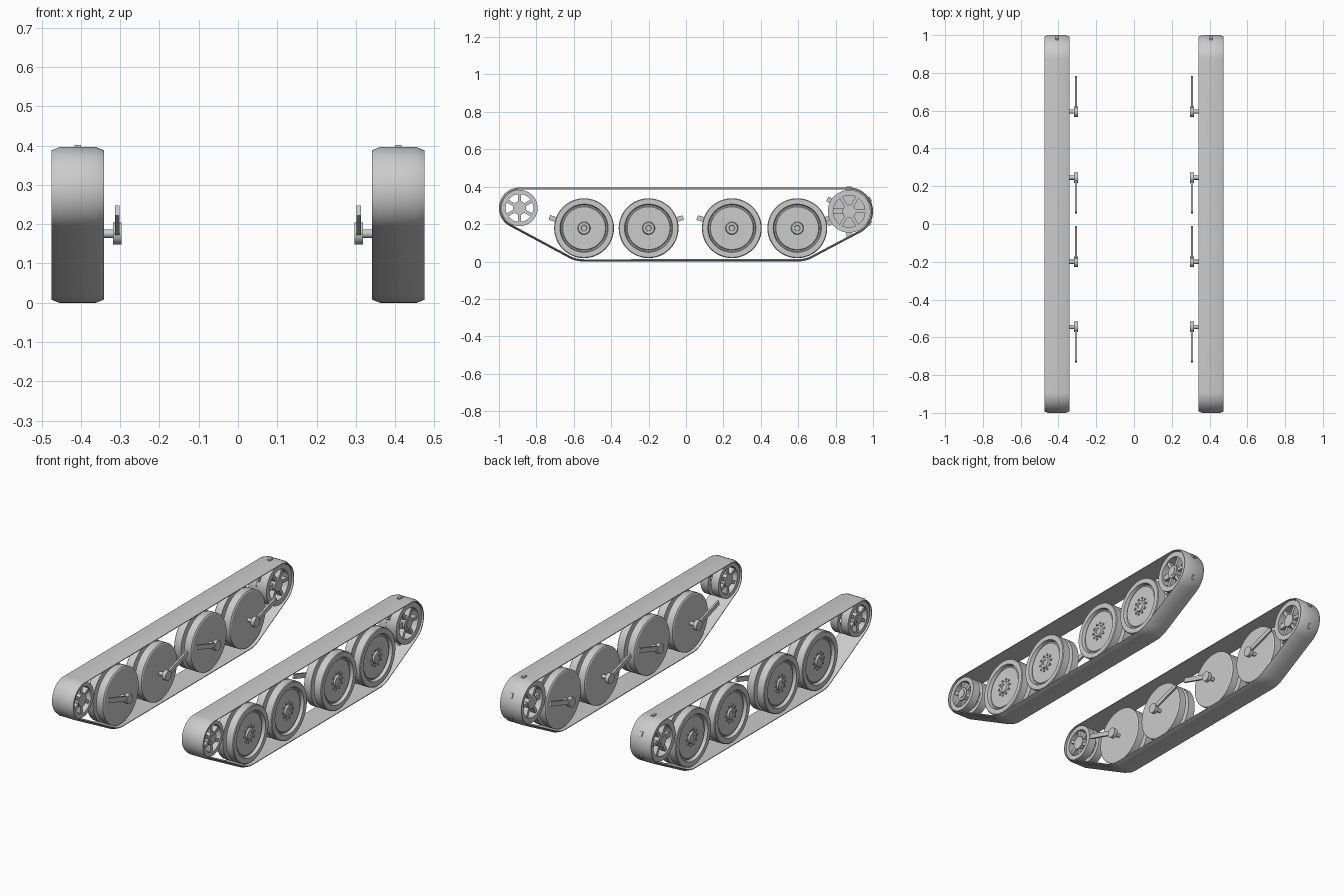
import bpy, bmesh
from math import sin, cos, pi, radians
from mathutils import Matrix, Vector

if "Cube" in bpy.data.objects:
    bpy.data.objects.remove(bpy.data.objects["Cube"])

grey = bpy.data.materials.new("light grey metal")
grey.use_nodes = True
GREY = (0.6, 0.6, 0.6, 1)
grey.diffuse_color = GREY
grey.node_tree.nodes["Principled BSDF"].inputs["Base Color"].default_value = GREY

MID = 0.408     # distance of each track's middle from the centre line


def finish(bm, name, side):
    """Place the part on one side, fix normals and shade it."""
    for v in bm.verts:
        v.co.x *= side
    bmesh.ops.recalc_face_normals(bm, faces=bm.faces)
    me = bpy.data.meshes.new(name)
    bm.to_mesh(me)
    bm.free()
    me.materials.append(grey)
    ob = bpy.data.objects.new(name, me)
    bpy.context.collection.objects.link(ob)
    bpy.ops.object.select_all(action='DESELECT')
    ob.select_set(True)
    bpy.context.view_layer.objects.active = ob
    bpy.ops.object.shade_smooth_by_angle(angle=radians(30))


def lathe(bm, profile, y, z, n=48, closed=False):
    """Turn (x, radius) points around an axle along x."""
    rings = []
    for x, r in profile:
        if r == 0:
            rings.append([bm.verts.new((x, y, z))] * n)
        else:
            rings.append([bm.verts.new((x, y + r * cos(2 * pi * i / n), z + r * sin(2 * pi * i / n)))
                          for i in range(n)])
    pairs = list(zip(rings, rings[1:]))
    if closed:
        pairs.append((rings[-1], rings[0]))
    for a, b in pairs:
        for i in range(n):
            j = (i + 1) % n
            quad = list(dict.fromkeys((a[i], a[j], b[j], b[i])))
            bm.faces.new(quad)


def cylinder(bm, x0, x1, r, y, z, n=24):
    lathe(bm, [(x0, 0), (x0, r), (x1, r), (x1, 0)], y, z, n)


def ring(bm, x0, x1, r0, r1, y, z):
    lathe(bm, [(x0, r0), (x0, r1), (x1, r1), (x1, r0)], y, z, closed=True)


def bar(bm, x0, x1, start, end, width):
    """Box running from start to end in the side plane."""
    a, b = Vector((0, *start)), Vector((0, *end))
    d = b - a
    mid = (a + b) / 2
    mid.x = (x0 + x1) / 2
    turn = Vector((0, 1, 0)).rotation_difference(d).to_matrix().to_4x4()
    size = Matrix.Diagonal((x1 - x0, d.length, width, 1))
    bmesh.ops.create_cube(bm, size=1, matrix=Matrix.Translation(mid) @ turn @ size)


def polar(y, z, r, degrees):
    return y + r * cos(radians(degrees)), z + r * sin(radians(degrees))


IDLER = (-0.89, 0.286)
SPROCKET = (0.872, 0.268)
WHEELS = [-0.545, -0.2, 0.245, 0.595]
WHEEL_Z = 0.178
HALVES = [(0.352, 0.398), (0.418, 0.464)]


def track_belt(side):
    # belt wrapped around the end wheels and the outer road wheels
    circles = [(*IDLER, 0.098), (*SPROCKET, 0.116),
               (WHEELS[0], WHEEL_Z, 0.166), (WHEELS[-1], WHEEL_Z, 0.166)]
    section = [(-0.067, 0), (-0.067, 0.004), (-0.047, 0.012),
               (0.047, 0.012), (0.067, 0.004), (0.067, 0)]
    bm = bmesh.new()
    loops = []
    steps = 144
    for i in range(steps):
        c, s = cos(2 * pi * i / steps), sin(2 * pi * i / steps)
        y, z, r = max(circles, key=lambda k: k[0] * c + k[1] * s + k[2])
        loops.append([bm.verts.new((MID + x, y + (r + d) * c, z + (r + d) * s))
                      for x, d in section])
    m = len(section)
    for i in range(steps):
        a, b = loops[i], loops[(i + 1) % steps]
        for k in range(m):
            bm.faces.new((a[k], a[(k + 1) % m], b[(k + 1) % m], b[k]))
    finish(bm, "track_belt", side)


def road_wheel(side, y):
    bm = bmesh.new()
    # flat inner half
    lathe(bm, [(0.352, 0), (0.352, 0.154), (0.356, 0.16), (0.398, 0.16), (0.398, 0)], y, WHEEL_Z)
    cylinder(bm, 0.396, 0.42, 0.11, y, WHEEL_Z, 48)
    # dished outer half with rim, recessed plate and hub
    lathe(bm, [(0.418, 0), (0.418, 0.16), (0.46, 0.16), (0.464, 0.156), (0.464, 0.129),
               (0.446, 0.124), (0.446, 0.118), (0.452, 0.114), (0.452, 0.034),
               (0.462, 0.03), (0.462, 0.016), (0.458, 0.014), (0.458, 0)], y, WHEEL_Z)
    # bolts around the hub
    for k in range(10):
        cylinder(bm, 0.45, 0.457, 0.006, *polar(y, WHEEL_Z, 0.046, 36 * k), 8)
    finish(bm, "road_wheel", side)


def swing_arm(side, y, direction):
    bm = bmesh.new()
    cylinder(bm, 0.31, 0.354, 0.011, y, WHEEL_Z - 0.002, 16)
    cylinder(bm, 0.297, 0.318, 0.028, y, WHEEL_Z - 0.002)
    bar(bm, 0.302, 0.313, (y, WHEEL_Z), (y + direction * 0.185, 0.235), 0.026)
    finish(bm, "swing_arm", side)


def spoked_halves(bm, y, z, outer, inner, hub, start):
    for x0, x1 in HALVES:
        ring(bm, x0, x1, inner, outer, y, z)
        for k in range(6):
            a = start + 60 * k
            bar(bm, x0 + 0.008, x1 - 0.008, polar(y, z, hub - 0.01, a),
                polar(y, z, inner + 0.004, a), 0.018)
    cylinder(bm, 0.354, 0.462, hub, y, z)


def idler_wheel(side):
    y, z = IDLER
    bm = bmesh.new()
    spoked_halves(bm, y, z, 0.097, 0.074, 0.036, 30)
    cylinder(bm, 0.46, 0.466, 0.024, y, z, 6)
    finish(bm, "idler_wheel", side)


def drive_sprocket(side):
    y, z = SPROCKET
    bm = bmesh.new()
    spoked_halves(bm, y, z, 0.114, 0.085, 0.036, 0)
    # toothed disc between the two rims
    cylinder(bm, MID - 0.011, MID + 0.011, 0.112, y, z, 48)
    for k in range(6):
        a = 30 + 60 * k
        bar(bm, MID - 0.008, MID + 0.008, polar(y, z, 0.1, a), polar(y, z, 0.134, a), 0.028)
    cylinder(bm, 0.46, 0.466, 0.024, y, z, 6)
    finish(bm, "drive_sprocket", side)


for side in (1, -1):
    track_belt(side)
    idler_wheel(side)
    drive_sprocket(side)
    for number, y in enumerate(WHEELS):
        road_wheel(side, y)
        swing_arm(side, y, 1 if number % 2 else -1)
